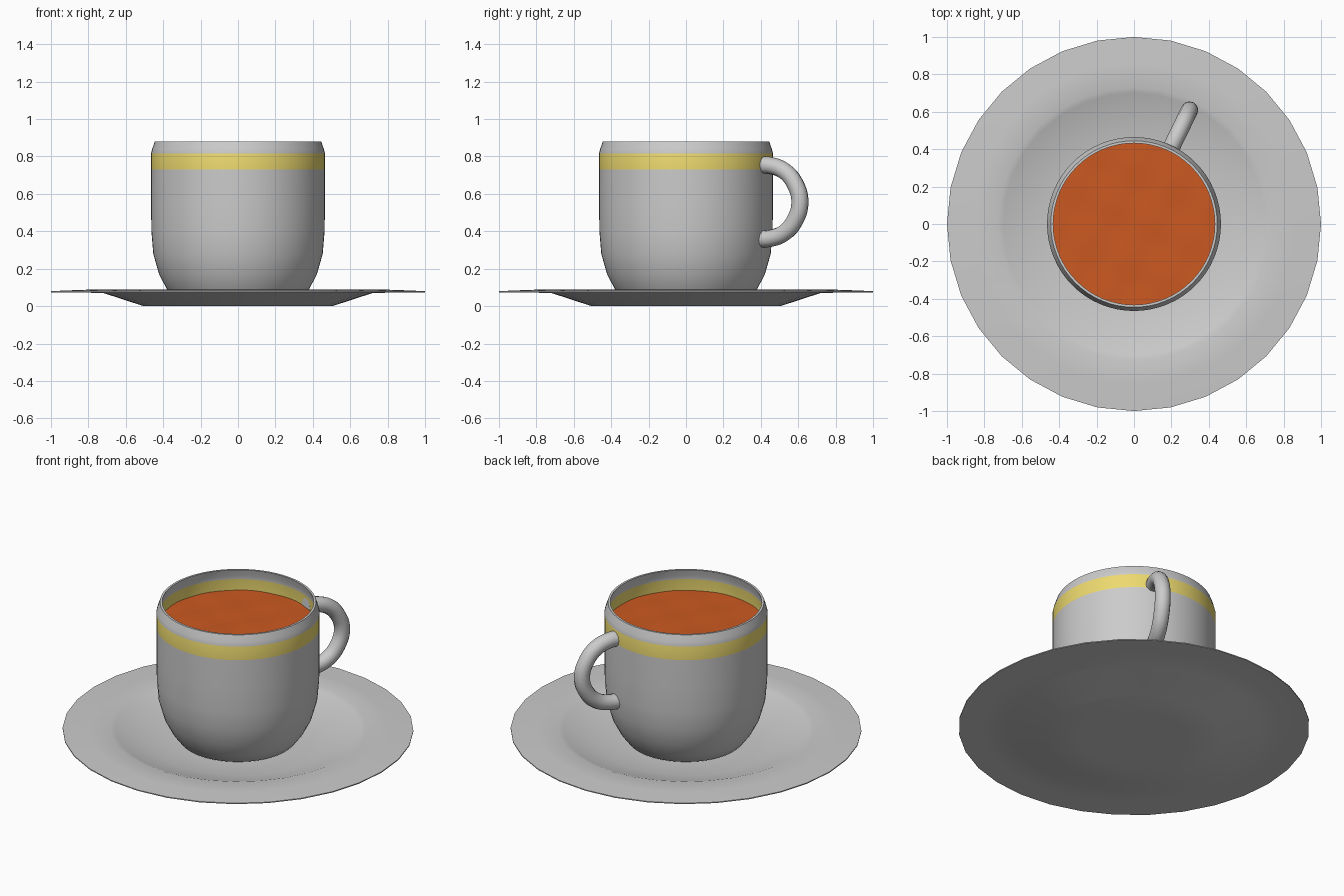
import bpy, bmesh, math

if "Cube" in bpy.data.objects:
    bpy.data.objects.remove(bpy.data.objects["Cube"])


def material(name, rgb):
    m = bpy.data.materials.new(name)
    m.diffuse_color = (*rgb, 1)
    m.use_nodes = True
    m.node_tree.nodes["Principled BSDF"].inputs["Base Color"].default_value = m.diffuse_color
    return m


def finish(obj, angle=40):
    bpy.ops.object.select_all(action='DESELECT')
    obj.select_set(True)
    bpy.context.view_layer.objects.active = obj
    bpy.ops.object.shade_smooth_by_angle(angle=math.radians(angle))


def lathe(name, profile, sides, height=None):
    """Spin (radius, z) points around z; radius 0 becomes a pole."""
    bm = bmesh.new()
    rings = []
    for r, z in profile:
        n = 1 if r == 0 else sides
        ring = []
        for i in range(n):
            a = math.tau * i / sides
            x, y = r * math.cos(a), r * math.sin(a)
            ring.append(bm.verts.new((x, y, z + (height(x, y) if height else 0))))
        rings.append(ring)
    for lo, hi in zip(rings, rings[1:]):
        for i in range(sides):
            j = (i + 1) % sides
            quad = [lo[i % len(lo)], lo[j % len(lo)], hi[j % len(hi)], hi[i % len(hi)]]
            bm.faces.new(list(dict.fromkeys(quad)))
    bmesh.ops.recalc_face_normals(bm, faces=bm.faces)
    mesh = bpy.data.meshes.new(name)
    bm.to_mesh(mesh)
    bm.free()
    obj = bpy.data.objects.new(name, mesh)
    bpy.context.collection.objects.link(obj)
    return obj


# Saucer: flat well, sloped side, wide thin rim
saucer = lathe("saucer", [(0, 0), (0.3, 0), (0.505, 0), (0.72, 0.07), (0.86, 0.073), (1.0, 0.074),
                          (1.0, 0.08), (0.86, 0.086), (0.73, 0.09), (0.70, 0.08),
                          (0.49, 0.015), (0.3, 0.015), (0, 0.015)], 32)
finish(saucer)

# Cup: outer wall, lip, inner wall, with a yellow band on both walls
outer = [(0, 0.017), (0.28, 0.017), (0.335, 0.03), (0.38, 0.09), (0.422, 0.17), (0.453, 0.28),
         (0.463, 0.40), (0.465, 0.55), (0.465, 0.73), (0.465, 0.815), (0.459, 0.84), (0.445, 0.88)]
inner = [(0.432, 0.88), (0.443, 0.84), (0.447, 0.815), (0.447, 0.73), (0.447, 0.55), (0.444, 0.40),
         (0.433, 0.28), (0.402, 0.17), (0.36, 0.09), (0.31, 0.045), (0, 0.037)]
cup = lathe("cup", outer + inner, 64)
cup.data.materials.append(material("china", (0.8, 0.8, 0.8)))
cup.data.materials.append(material("yellow_band", (0.85, 0.70, 0.16)))
for f in cup.data.polygons:
    if 0.73 < f.center.z < 0.815:
        f.material_index = 1
finish(cup)

# Tea surface with faint ripples
tea = lathe("tea", [(0, 0.745)] + [(0.447 * k / 10, 0.745) for k in range(1, 11)], 64,
            lambda x, y: 0.002 * math.sin(17 * x + 5 * y) * math.cos(19 * y - 6 * x))
tea.data.materials.append(material("tea_brown", (0.6, 0.1, 0.015)))
for v in tea.data.polygons:
    if v.normal.z < 0:
        v.flip()
finish(tea)

# Handle: round tube bent in an arc, turned towards the back
path = [(0.443, 0.755), (0.51, 0.750), (0.585, 0.722), (0.645, 0.660), (0.678, 0.557),
        (0.645, 0.454), (0.585, 0.392), (0.51, 0.364), (0.443, 0.358)]
curve = bpy.data.curves.new("handle", 'CURVE')
curve.dimensions = '3D'
curve.bevel_depth = 0.046
curve.bevel_resolution = 4
curve.use_fill_caps = True
curve.resolution_u = 4
spline = curve.splines.new('BEZIER')
spline.bezier_points.add(len(path) - 1)
for p, (r, z) in zip(spline.bezier_points, path):
    p.co = (r, 0, z)
    p.handle_left_type = p.handle_right_type = 'AUTO'
handle = bpy.data.objects.new("handle", curve)
bpy.context.collection.objects.link(handle)
handle.rotation_euler.z = math.radians(64)
bpy.ops.object.select_all(action='DESELECT')
handle.select_set(True)
bpy.context.view_layer.objects.active = handle
bpy.ops.object.convert(target='MESH')
finish(bpy.context.view_layer.objects.active)
